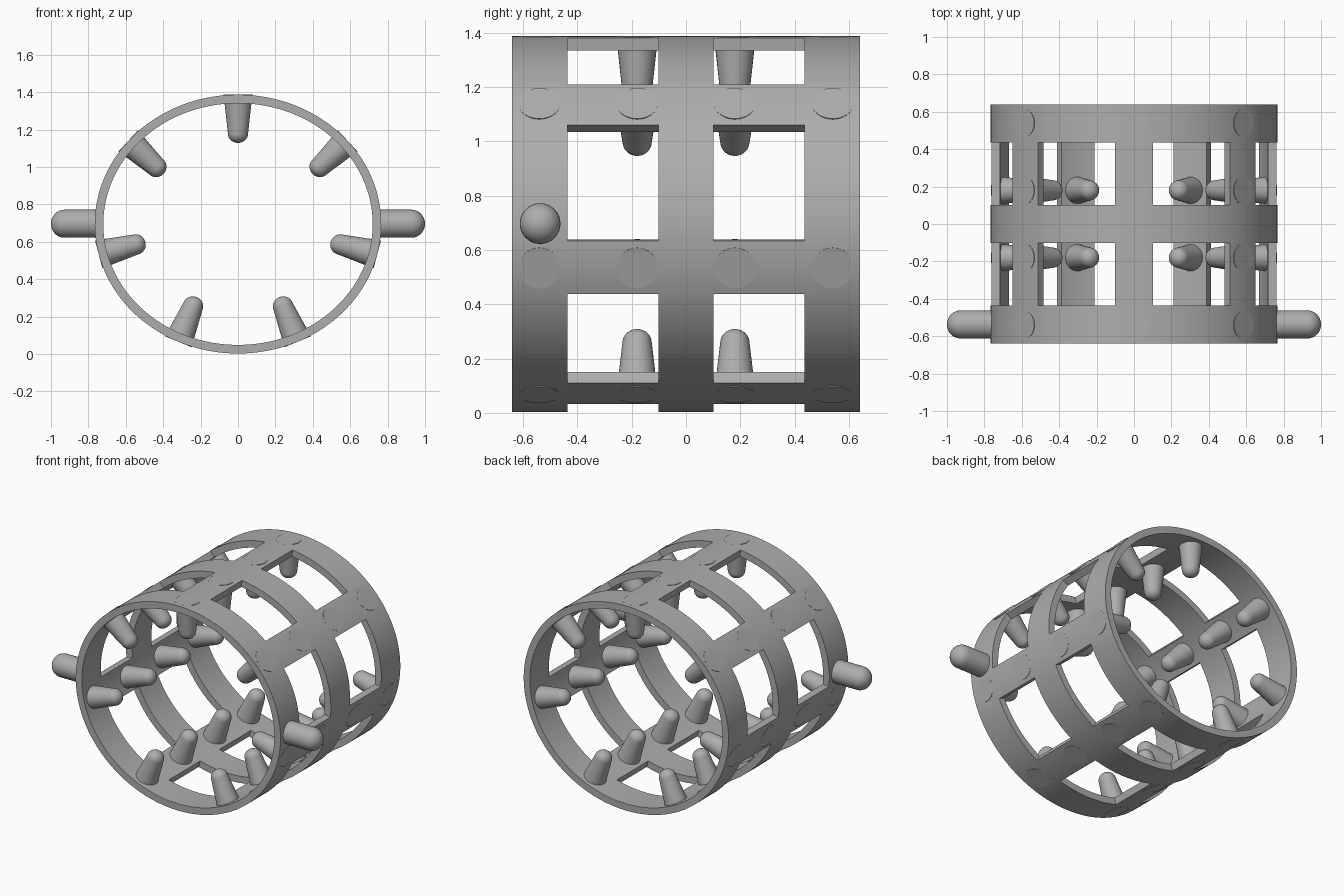
import bpy, bmesh, math
from mathutils import Vector

cube = bpy.data.objects.get("Cube")
if cube:
    bpy.data.objects.remove(cube, do_unlink=True)

RX, RZ, CZ = 0.766, 0.692, 0.695      # outer ellipse of the cage
WALL = 0.046
BARS = 7
BAR_WIDTH = 0.204
ROWS = [-0.64, -0.437, -0.102, 0.102, 0.437, 0.64]

grey = bpy.data.materials.new("grey")
grey.use_nodes = True
grey.diffuse_color = (0.42, 0.42, 0.42, 1)
grey.node_tree.nodes["Principled BSDF"].inputs["Base Color"].default_value = grey.diffuse_color

# Arc length table, so that bars are evenly spaced around the ellipse
STEPS = 7200
arc = [0.0]
for i in range(STEPS):
    a = (i + 0.5) * math.tau / STEPS
    arc.append(arc[-1] + math.hypot(RX * math.cos(a), RZ * math.sin(a)) * math.tau / STEPS)
PERIMETER = arc[-1]


def angle_at(s):
    """Ellipse angle, measured from the top, at arc length s."""
    s %= PERIMETER
    lo, hi = 0, STEPS
    while hi - lo > 1:
        mid = (lo + hi) // 2
        lo, hi = (mid, hi) if arc[mid] <= s else (lo, mid)
    f = (s - arc[lo]) / (arc[hi] - arc[lo])
    return (lo + f) * math.tau / STEPS


def rim(s, y, inset=0.0):
    """Point on the wall and its outward normal."""
    a = angle_at(s)
    n = Vector((math.sin(a) / RX, 0, math.cos(a) / RZ)).normalized()
    p = Vector((RX * math.sin(a), y, CZ + RZ * math.cos(a)))
    return p - n * inset, n


def finish(bm, name):
    bmesh.ops.recalc_face_normals(bm, faces=bm.faces)
    mesh = bpy.data.meshes.new(name)
    bm.to_mesh(mesh)
    bm.free()
    mesh.materials.append(grey)
    ob = bpy.data.objects.new(name, mesh)
    bpy.context.collection.objects.link(ob)
    bpy.ops.object.select_all(action='DESELECT')
    ob.select_set(True)
    bpy.context.view_layer.objects.active = ob
    bpy.ops.object.shade_smooth_by_angle(angle=math.radians(35))
    return ob


def build_cage():
    """Three hoops joined by lengthwise bars, with open windows between."""
    pitch = PERIMETER / BARS
    columns = []                       # (arc length, column lies on a bar)
    for k in range(BARS):
        start = k * pitch - BAR_WIDTH / 2
        columns += [(start + BAR_WIDTH * i / 6, True) for i in range(6)]
        gap = pitch - BAR_WIDTH
        columns += [(start + BAR_WIDTH + gap * i / 16, False) for i in range(16)]
    n, m = len(columns), len(ROWS)

    def solid(i, j):
        return 0 <= j < m - 1 and (j % 2 == 0 or columns[i % n][1])

    bm = bmesh.new()
    outer = [[bm.verts.new(rim(s, y)[0]) for y in ROWS] for s, _ in columns]
    inner = [[bm.verts.new(rim(s, y, WALL)[0]) for y in ROWS] for s, _ in columns]
    for i in range(n):
        q = (i + 1) % n
        for j in range(m - 1):
            if not solid(i, j):
                continue
            for skin in (outer, inner):
                bm.faces.new((skin[i][j], skin[q][j], skin[q][j + 1], skin[i][j + 1]))
            # Close the wall thickness wherever the neighbour is open
            sides = (((i, j), (q, j), (i, j - 1)), ((i, j + 1), (q, j + 1), (i, j + 1)),
                     ((i, j), (i, j + 1), (i - 1, j)), ((q, j), (q, j + 1), (i + 1, j)))
            for (a, b), (c, d), nb in sides:
                if not solid(*nb):
                    bm.faces.new((outer[a][b], outer[c][d], inner[c][d], inner[a][b]))
    return finish(bm, "cage")


def build_peg(name, base, direction, r0, r1, length, dome):
    """Tapered round peg with a domed tip."""
    profile = [(0, 0), (r0, 0), (r1, length - dome)]
    for i in range(1, 9):
        t = math.pi / 2 * i / 8
        profile.append((r1 * math.cos(t) if i < 8 else 0, length - dome + dome * math.sin(t)))
    bm = bmesh.new()
    vs = [bm.verts.new((r, 0, z)) for r, z in profile]
    es = [bm.edges.new(pair) for pair in zip(vs, vs[1:])]
    bmesh.ops.spin(bm, geom=vs + es, cent=(0, 0, 0), axis=(0, 0, 1),
                   angle=math.tau, steps=32)
    bmesh.ops.remove_doubles(bm, verts=bm.verts, dist=0.0002)
    ob = finish(bm, name)
    ob.rotation_mode = 'QUATERNION'
    ob.rotation_quaternion = direction.to_track_quat('Z', 'Y')
    ob.location = base
    return ob


build_cage()

# Inward pegs, four along each bar
for k in range(BARS):
    for j in range(4):
        p, n = rim(k * PERIMETER / BARS, -0.54 + 0.36 * j)
        build_peg(f"inner_peg_{k + 1}_{j + 1}", p, -n, 0.077, 0.054, 0.258, 0.05)

# Handles on both sides at the front hoop
for side, name in ((1, "left_handle"), (-1, "right_handle")):
    build_peg(name, Vector((side * 0.735, -0.537, 0.697)), Vector((side, 0, 0)),
              0.075, 0.075, 0.265, 0.072)
